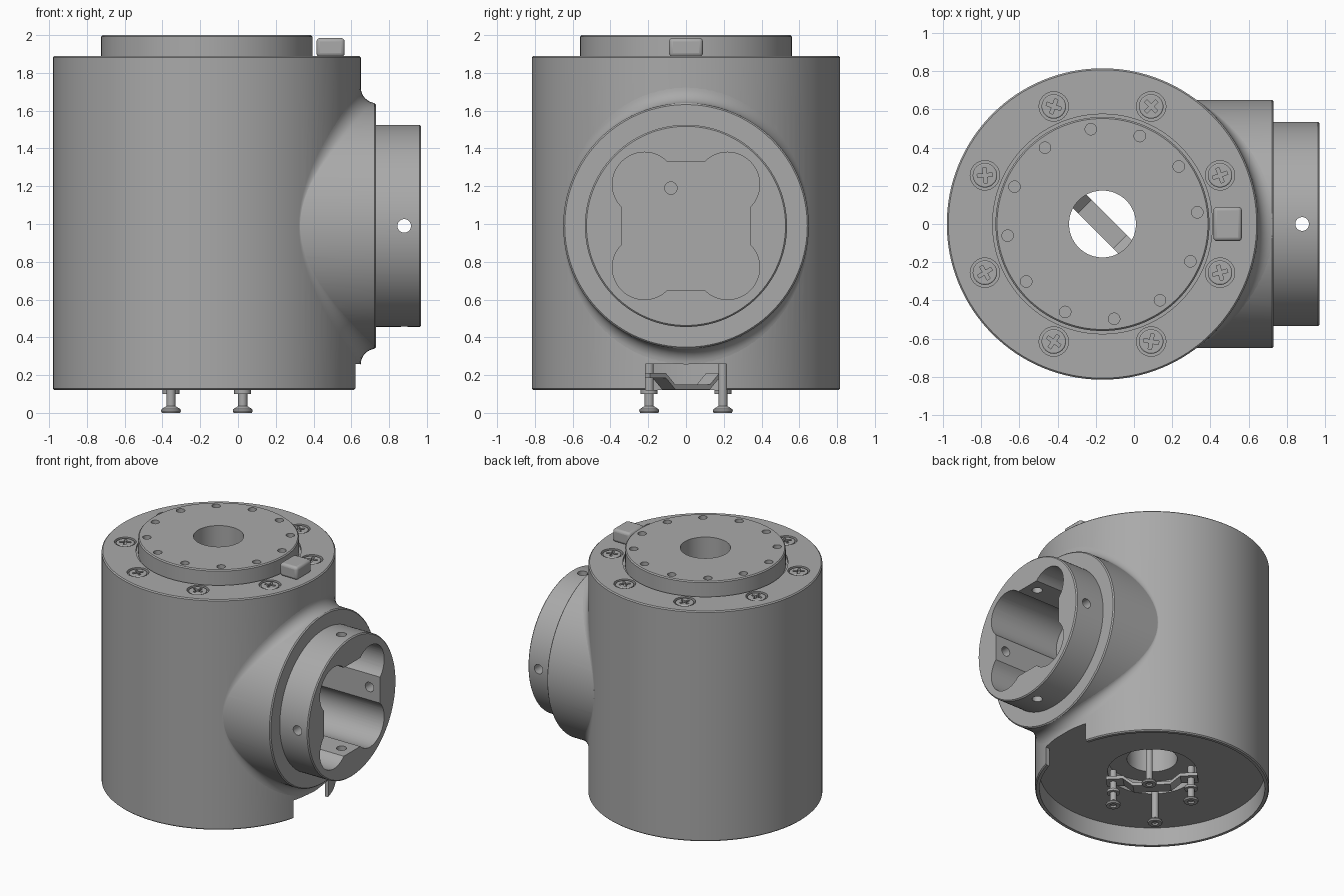
import bpy, bmesh, math
from mathutils import Matrix, Vector

if "Cube" in bpy.data.objects:
    bpy.data.objects.remove(bpy.data.objects["Cube"], do_unlink=True)

CX, CZ, R, BOSS = -0.165, 0.99, 0.815, 0.65   # housing axis, side port height, radii
grey = bpy.data.materials.new("machined_grey")
grey.use_nodes = True
COLOUR = (0.4, 0.4, 0.4, 1)
grey.diffuse_color = COLOUR
grey.node_tree.nodes["Principled BSDF"].inputs["Base Color"].default_value = COLOUR

UP = Matrix.Translation((CX, 0, 0))
SIDE = Matrix.Translation((0, 0, CZ)) @ Matrix.Rotation(math.pi / 2, 4, 'Y')


def finish(bm, name):
    bmesh.ops.recalc_face_normals(bm, faces=bm.faces)
    mesh = bpy.data.meshes.new(name)
    bm.to_mesh(mesh)
    bm.free()
    mesh.materials.append(grey)
    ob = bpy.data.objects.new(name, mesh)
    bpy.context.collection.objects.link(ob)
    return ob


def lathe(name, profile, matrix, steps=128):
    """Revolve a closed (radius, height) profile."""
    bm = bmesh.new()
    vs = [bm.verts.new((r, 0, z)) for r, z in profile]
    es = [bm.edges.new((vs[i - 1], vs[i])) for i in range(len(vs))
          if vs[i - 1].co.x + vs[i].co.x > 0]
    bmesh.ops.spin(bm, geom=vs + es, axis=(0, 0, 1), cent=(0, 0, 0),
                   angle=2 * math.pi, steps=steps)
    bmesh.ops.remove_doubles(bm, verts=bm.verts, dist=1e-5)
    bm.transform(matrix)
    return finish(bm, name)


def prism(name, outline, low, high, matrix):
    bm = bmesh.new()
    face = bm.faces.new([bm.verts.new((x, y, low)) for x, y in outline])
    out = bmesh.ops.extrude_face_region(bm, geom=[face])
    top = [v for v in out["geom"] if isinstance(v, bmesh.types.BMVert)]
    bmesh.ops.translate(bm, verts=top, vec=(0, 0, high - low))
    bm.transform(matrix)
    return finish(bm, name)


def rods(name, items):
    """Several cylinders in one mesh: (centre, axis, radius, length)."""
    bm = bmesh.new()
    for c, axis, r, length in items:
        m = Matrix.Translation(c) @ Vector(axis).to_track_quat('Z', 'Y').to_matrix().to_4x4()
        bmesh.ops.create_cone(bm, cap_ends=True, segments=32, radius1=r, radius2=r,
                              depth=length, matrix=m)
    return finish(bm, name)


def box(name, centre, size):
    bm = bmesh.new()
    bmesh.ops.create_cube(bm, size=1, matrix=Matrix.Translation(centre) @ Matrix.Diagonal((*size, 1)))
    return finish(bm, name)


def boolean(ob, tool, op='DIFFERENCE'):
    mod = ob.modifiers.new("cut", 'BOOLEAN')
    mod.operation, mod.solver, mod.object = op, 'EXACT', tool
    bpy.context.view_layer.objects.active = ob
    bpy.ops.object.modifier_apply(modifier=mod.name)
    bpy.data.objects.remove(tool, do_unlink=True)


def smooth(ob, angle=30):
    bpy.ops.object.select_all(action='DESELECT')
    ob.select_set(True)
    bpy.context.view_layer.objects.active = ob
    bpy.ops.object.shade_smooth_by_angle(angle=math.radians(angle))


def polar(r, degrees, z):
    a = math.radians(degrees)
    return Vector((CX + r * math.cos(a), r * math.sin(a), z))


# Housing with raised top flange, central bore and hollow underside
housing = lathe("housing", [
    (.175, 2), (.552, 2), (.56, 1.992), (.56, 1.87), (.575, 1.87), (.575, 1.89),
    (.807, 1.89), (R, 1.882), (R, .128), (.807, .12), (.785, .12), (.785, .26),
    (.31, .26), (.31, .36), (.175, .36)], UP)

# Side port and its stepped collar
port = lathe("port", [
    (0, .2), (BOSS, .2), (BOSS, .722), (.642, .73), (.535, .73),
    (.535, .962), (.527, .97), (0, .97)], SIDE)
boolean(housing, port, 'UNION')

# Four-lobed pocket in the port
lobes = []
for q in range(4):
    for i in range(25):
        a = math.radians(-45 + 7.5 * i)
        p = Vector((.22 + .17 * math.cos(a), .22 + .17 * math.sin(a)))
        lobes.append(Matrix.Rotation(q * math.pi / 2, 2) @ p)
boolean(housing, prism("pocket", lobes, .38, 1.1, SIDE))

# Radial holes in the collar and wire hole in the pocket floor
for axis in ((0, 1, 0), (0, 0, 1)):
    boolean(housing, rods("collar_hole", [((.88, 0, CZ), axis, .036, 1.2)]))
boolean(housing, rods("wire_hole", [((.37, -.08, 1.19), (1, 0, 0), .033, .2)]))

# Skirt notch, flange holes and screw counterbores
boolean(housing, box("notch", (.65, 0, .16), (.3, .43, .2)))
SCREWS = [22.5 + 45 * k for k in range(8)]
boolean(housing, rods("top_holes",
        [(polar(.5, 7 + 30 * k, 2), (0, 0, 1), .03, .16) for k in range(12)]
        + [(polar(.666, a, 1.89), (0, 0, 1), .077, .05) for a in SCREWS]))
smooth(housing)

# Fillet blending the port into the housing wall
bm = bmesh.new()
rows = []
for i in range(96):
    th = 2 * math.pi * i / 96
    f = .003 + .08 * math.sin(th) ** 2
    row = []
    for j in range(9):
        a = j / 8 * math.pi / 2
        r = BOSS + f * (1 - math.sin(a))
        y = r * math.cos(th)
        x = CX + math.sqrt(R * R - y * y) + f * (1 - math.cos(a))
        row.append(bm.verts.new((min(x, .722), y, CZ + r * math.sin(th))))
    rows.append(row)
for i in range(96):
    for j in range(8):
        bm.faces.new((rows[i - 1][j], rows[i][j], rows[i][j + 1], rows[i - 1][j + 1]))
fillet = finish(bm, "port_fillet")
if sum(f.normal.x for f in fillet.data.polygons) < 0:
    fillet.data.flip_normals()
smooth(fillet, 60)

# Cross-head screws around the top
head = lathe("top_screw", [(0, -.03), (.064, -.03), (.064, -.004), (.058, 0), (0, 0)],
             Matrix.Identity(4), 40)
for size in ((.08, .018, .04), (.018, .08, .04)):
    boolean(head, box("cross", (0, 0, 0), size))
smooth(head)
for k, a in enumerate(SCREWS):
    ob = head if k == 0 else head.copy()
    if k:
        bpy.context.collection.objects.link(ob)
    ob.location = polar(.666, a, 1.888)
    ob.rotation_euler.z = math.radians(20 + 25 * k)

# Locating key on the top rim
key = box("locating_key", (.49, 0, 1.935), (.15, .18, .1))
bev = key.modifiers.new("round", 'BEVEL')
bev.width, bev.segments = .02, 3
smooth(key)

# Hanging screws under the housing
for sx in (-1, 1):
    for sy in (-1, 1):
        m = Matrix.Translation((CX + .19 * sx, .195 * sy, 0))
        screw = lathe("lower_screw", [(0, .012), (.02, .012), (.024, 0), (.048, 0), (.053, .01),
                                      (.05, .02), (.024, .036), (.024, .28), (0, .28)], m, 32)
        smooth(screw)
        if sx != sy:
            smooth(lathe("collar_nut", [(.02, .1), (.045, .1), (.045, .12), (.02, .12)], m, 24))

# Cranked strap running diagonally across the bore
upper = [(-.32, .21), (-.2, .21), (-.13, .15), (.13, .15), (.2, .21), (.32, .21)]
outline = upper + [(s, z - .025) for s, z in reversed(upper)]
prism("cable_strap", outline, -.05, .05,
      UP @ Matrix.Rotation(math.radians(-45), 4, 'Z') @ Matrix.Rotation(math.pi / 2, 4, 'X'))
